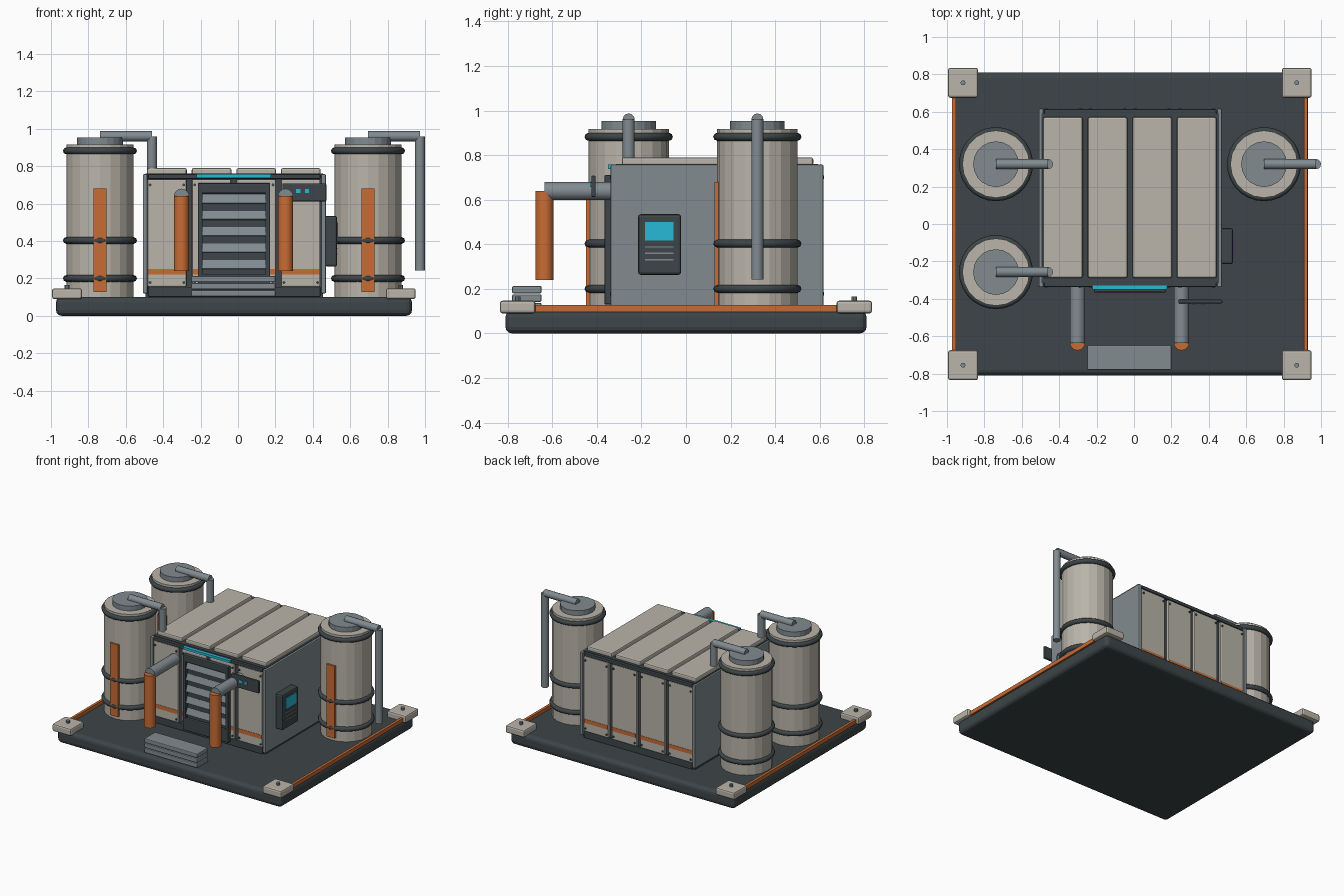
import bpy, math
from mathutils import Vector

if "Cube" in bpy.data.objects:
    bpy.data.objects.remove(bpy.data.objects["Cube"])


def material(name, rgb):
    m = bpy.data.materials.new(name)
    m.diffuse_color = (*rgb, 1)
    m.use_nodes = True
    m.node_tree.nodes["Principled BSDF"].inputs["Base Color"].default_value = m.diffuse_color
    return m


DARK = material("dark_metal", (0.047, 0.06, 0.065))
BEIGE = material("beige_paint", (0.49, 0.46, 0.40))
GREY = material("steel_grey", (0.22, 0.26, 0.28))
ORANGE = material("orange_paint", (0.58, 0.15, 0.035))
CYAN = material("cyan_glow", (0.02, 0.48, 0.68))


def finish(name, mat):
    o = bpy.context.object
    o.name = name
    o.data.materials.append(mat)
    return o


def box(name, x, y, z, mat, bevel=0.0, segments=2):
    """Box from (min, max) ranges, with optional rounded edges."""
    bpy.ops.mesh.primitive_cube_add(size=1, location=[sum(r) / 2 for r in (x, y, z)])
    o = finish(name, mat)
    o.scale = [r[1] - r[0] for r in (x, y, z)]
    bpy.ops.object.transform_apply(location=False, rotation=False, scale=True)
    if bevel:
        b = o.modifiers.new("bevel", "BEVEL")
        b.width, b.segments = bevel, segments
    return o


def rod(name, a, b, radius, mat, sides=16, smooth=False):
    """Cylinder running from point a to point b."""
    a, b = Vector(a), Vector(b)
    bpy.ops.mesh.primitive_cylinder_add(vertices=sides, radius=radius, depth=(b - a).length,
                                        location=(a + b) / 2,
                                        rotation=(b - a).to_track_quat('Z', 'Y').to_euler())
    o = finish(name, mat)
    if smooth:
        bpy.ops.object.shade_smooth_by_angle(angle=math.radians(35))
    return o


# Base skid with side rails and corner feet
CX = -0.022
DECK = 0.102
box("base_platform", (-0.973, 0.93), (-0.81, 0.81), (0, DECK), DARK, 0.03, 3)
for s in (-1, 1):
    rail = CX + s * 0.94
    box("side_rail", (rail - 0.01, rail + 0.01), (-0.7, 0.7), (DECK - 0.005, 0.127), ORANGE)
    for t in (-1, 1):
        cx, cy = CX + s * 0.892, t * 0.755
        box("corner_block", (cx - 0.08, cx + 0.08), (cy - 0.08, cy + 0.08),
            (0.09, 0.147), BEIGE, 0.012)
        rod("corner_bolt", (cx, cy, 0.14), (cx, cy, 0.166), 0.013, GREY, 10)

# Housing core, side walls and edge beams
box("housing_core", (-0.495, 0.455), (-0.315, 0.592), (DECK, 0.76), DARK)
for s in (-1, 1):
    wall = -0.019 + s * 0.477
    box("side_wall", (wall - 0.0125, wall + 0.0125), (-0.338, 0.617), (0.12, 0.757), GREY, 0.006)
for y in (-0.322, 0.6):
    box("top_beam", (-0.48, 0.44), (y - 0.014, y + 0.014), (0.732, 0.757), DARK, 0.005)
    box("bottom_beam", (-0.48, 0.44), (y - 0.01, y + 0.01), (DECK, 0.155), DARK, 0.005)

# Roof panels plus front and back cladding with orange bands and bolts
for i in range(4):
    px = -0.38 + i * 0.2385
    box("roof_panel", (px - 0.106, px + 0.106), (-0.288, 0.571), (0.752, 0.79), BEIGE, 0.01)
    for face, y in ((-1, -0.32), (1, 0.598)):
        box("wall_panel", (px - 0.104, px + 0.104), (y - 0.014, y + 0.014),
            (0.155, 0.73), BEIGE, 0.006)
        box("panel_band", (px - 0.1, px + 0.1), (y - 0.016, y + 0.016), (0.22, 0.25), ORANGE)
        for bx in (-0.09, 0.09):
            for bz in (0.178, 0.7):
                rod("panel_bolt", (px + bx, y, bz), (px + bx, y + face * 0.02, bz),
                    0.008, DARK, 8)

# Louvred vent with light strip above
box("vent_back", (-0.2, 0.16), (-0.345, -0.325), (0.16, 0.7), DARK)
for x in (-0.202, 0.159):
    box("vent_side_frame", (x - 0.013, x + 0.013), (-0.366, -0.33), (0.13, 0.71), DARK, 0.006)
box("vent_top_frame", (-0.214, 0.171), (-0.366, -0.33), (0.655, 0.71), DARK, 0.008)
box("vent_bottom_frame", (-0.214, 0.171), (-0.366, -0.33), (0.13, 0.225), DARK, 0.008)
for i in range(5):
    z = 0.275 + i * 0.0875
    slat = box("vent_slat", (-0.19, 0.147), (-0.354, -0.344), (z - 0.024, z + 0.024), GREY)
    slat.rotation_euler.x = math.radians(-20)
box("light_strip", (-0.222, 0.176), (-0.35, -0.33), (0.738, 0.757), CYAN)

# Front control panel
box("control_panel", (0.237, 0.472), (-0.425, -0.405), (0.612, 0.708), DARK, 0.006)
for x in (0.322, 0.368):
    box("control_light", (x - 0.011, x + 0.011), (-0.43, -0.42), (0.657, 0.677), CYAN)

# Side terminal with screen and key lines
box("terminal", (0.465, 0.53), (-0.215, -0.022), (0.263, 0.535), DARK, 0.012)
box("terminal_screen", (0.52, 0.534), (-0.183, -0.055), (0.417, 0.5), CYAN)
for z in (0.33, 0.36, 0.388):
    box("terminal_line", (0.525, 0.533), (-0.183, -0.055), (z - 0.003, z + 0.003), GREY)

# Front entry steps
for i in range(3):
    z = DECK + 0.002 + i * 0.038
    box("step_slab", (-0.25, 0.2), (-0.78, -0.648), (z, z + 0.033), GREY, 0.006)

# Front exhaust pipes
for x in (-0.302, 0.254):
    rod("exhaust_arm", (x, -0.635, 0.639), (x, -0.33, 0.639), 0.041, GREY, 16, True)
    rod("exhaust_drop", (x, -0.635, 0.24), (x, -0.635, 0.64), 0.041, ORANGE, 16, True)

# Tanks with hoops, stripe, cap and overflow pipe
for x, y in ((-0.738, 0.32), (-0.738, -0.257), (0.695, 0.32)):
    rod("tank_body", (x, y, DECK), (x, y, 0.917), 0.18, BEIGE, 20)
    for z in (0.2, 0.403, 0.882):
        bpy.ops.mesh.primitive_torus_add(location=(x, y, z), major_radius=0.18,
                                         minor_radius=0.018, major_segments=28, minor_segments=8)
        finish("tank_hoop", DARK)
        bpy.ops.object.shade_smooth_by_angle(angle=math.radians(50))
    box("tank_stripe", (x - 0.035, x + 0.035), (y - 0.192, y - 0.165), (0.127, 0.68), ORANGE)
    rod("tank_cap", (x, y, 0.91), (x, y, 0.954), 0.122, GREY, 20)
    rod("tank_pipe_arm", (x, y, 0.96), (x + 0.278, y, 0.96), 0.027, GREY, 12, True)
    rod("tank_pipe_drop", (x + 0.278, y, 0.243), (x + 0.278, y, 0.96), 0.027, GREY, 12, True)
